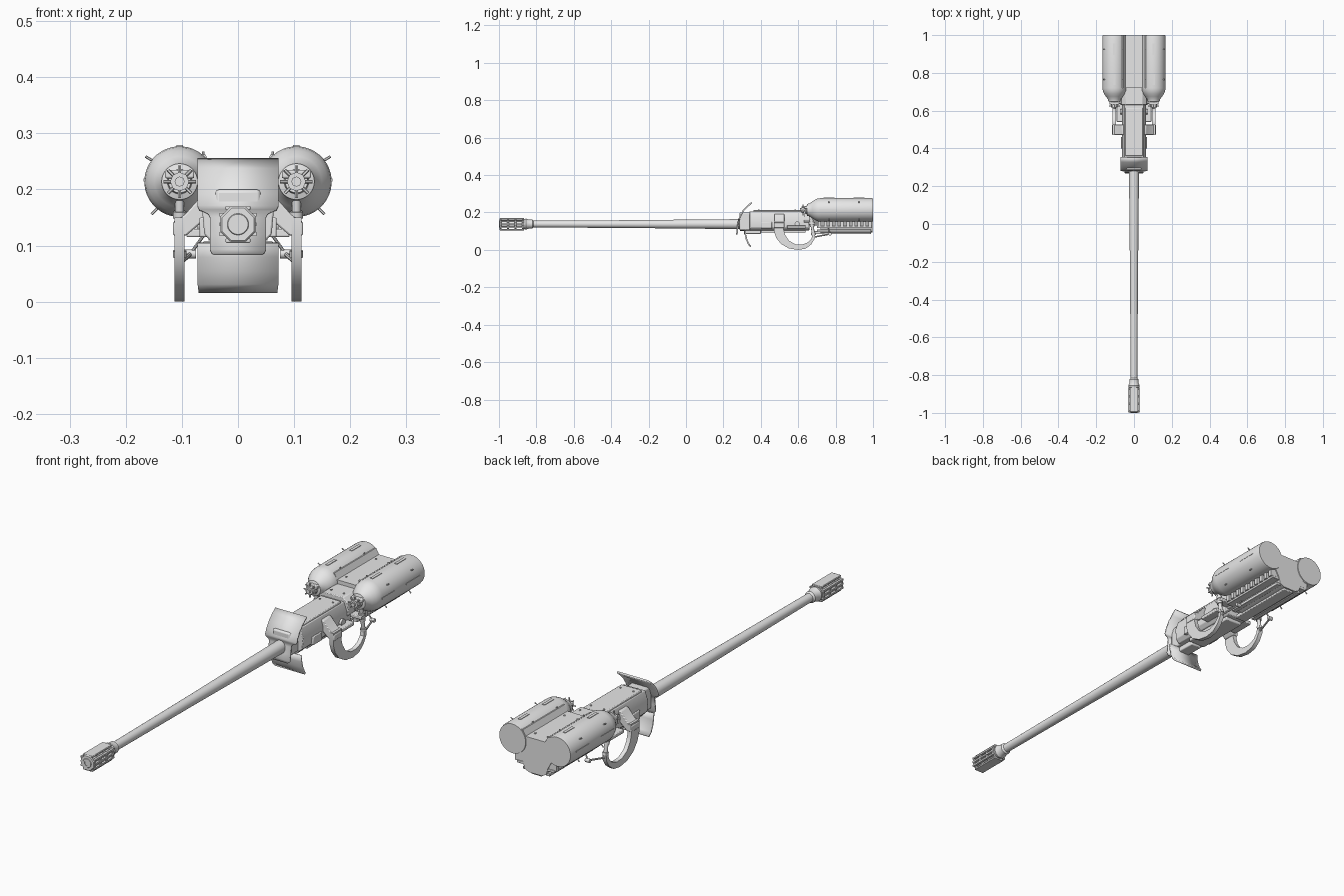
import bpy, bmesh, math
from mathutils import Vector

if "Cube" in bpy.data.objects:
    bpy.data.objects.remove(bpy.data.objects["Cube"])

grey = bpy.data.materials.new("plain_grey")
grey.diffuse_color = (0.8, 0.8, 0.8, 1)
grey.use_nodes = True
grey.node_tree.nodes["Principled BSDF"].inputs["Base Color"].default_value = grey.diffuse_color


def finish(name, bm, bevel=0.0):
    bmesh.ops.recalc_face_normals(bm, faces=bm.faces)
    me = bpy.data.meshes.new(name)
    bm.to_mesh(me)
    bm.free()
    me.materials.append(grey)
    ob = bpy.data.objects.new(name, me)
    bpy.context.collection.objects.link(ob)
    if bevel:
        m = ob.modifiers.new("bevel", 'BEVEL')
        m.width, m.segments = bevel, 2
    bpy.ops.object.select_all(action='DESELECT')
    ob.select_set(True)
    bpy.context.view_layer.objects.active = ob
    bpy.ops.object.shade_smooth_by_angle(angle=math.radians(32))
    return ob


def box(name, x, y, z, bevel=0.0):
    """Box from (min, max) pairs."""
    bm = bmesh.new()
    bmesh.ops.create_cube(bm, size=1)
    for v in bm.verts:
        v.co = [lo + (hi - lo) * (c + 0.5) for (lo, hi), c in zip((x, y, z), v.co)]
    return finish(name, bm, bevel)


def prism(name, pts, axis, lo, hi, bevel=0.0):
    """Extrude an outline: (x, z) points along y, or (y, z) points along x."""
    bm = bmesh.new()
    put = (lambda p, t: (p[0], t, p[1])) if axis == 'y' else (lambda p, t: (t, p[0], p[1]))
    a = [bm.verts.new(put(p, lo)) for p in pts]
    b = [bm.verts.new(put(p, hi)) for p in pts]
    bm.faces.new(a)
    bm.faces.new(b)
    for i in range(len(pts)):
        j = (i + 1) % len(pts)
        bm.faces.new((a[i], a[j], b[j], b[i]))
    return finish(name, bm, bevel)


def lathe(name, prof, x, z, n=32, sx=1.0):
    """Revolve (y, radius) points around an axis along y."""
    bm = bmesh.new()
    rings = []
    for y, r in prof:
        rings.append([bm.verts.new((x + sx * r * math.sin((k + .5) * math.tau / n), y,
                                    z + r * math.cos((k + .5) * math.tau / n))) for k in range(n)])
    for a, b in zip(rings, rings[1:]):
        for k in range(n):
            j = (k + 1) % n
            bm.faces.new((a[k], a[j], b[j], b[k]))
    bm.faces.new(rings[0])
    bm.faces.new(rings[-1])
    return finish(name, bm)


def rod(name, p, q, r, n=12):
    p, q = Vector(p), Vector(q)
    bm = bmesh.new()
    bmesh.ops.create_cone(bm, cap_ends=True, segments=n, radius1=r, radius2=r, depth=(q - p).length)
    rot = (q - p).to_track_quat('Z', 'Y')
    for v in bm.verts:
        v.co = rot @ v.co + (p + q) / 2
    return finish(name, bm)


def plate(name, rows):
    """Bent sheet from (z, half width, y) rows."""
    bm = bmesh.new()
    vs = [(bm.verts.new((-w, y, z)), bm.verts.new((w, y, z))) for z, w, y in rows]
    for a, b in zip(vs, vs[1:]):
        bm.faces.new((a[0], a[1], b[1], b[0]))
    ob = finish(name, bm)
    m = ob.modifiers.new("thickness", 'SOLIDIFY')
    m.thickness, m.offset = 0.008, 0


def both(half):
    """Mirror a right-hand outline across x = 0."""
    return half + [(-x, z) for x, z in reversed(half)]


BZ = 0.138  # barrel axis height

# Barrel and its root sleeve
lathe("barrel", [(-0.85, .018), (-0.80, .018), (-0.3, .021), (0.1, .025), (0.36, .027)], 0, BZ)
lathe("barrel_sleeve", [(0.285, .03), (0.29, .036), (0.44, .036), (0.45, .03)], 0, BZ)

# Muzzle brake: bored core, flanges and slats
lathe("muzzle_core", [(-0.97, .011), (-1.0, .011), (-1.0, .018), (-0.995, .021), (-0.84, .021)], 0, BZ, 24)
lathe("muzzle_collar", [(-0.87, .026), (-0.855, .03), (-0.84, .024), (-0.822, .024), (-0.815, .018)], 0, BZ, 24)
for y in (-0.992, -0.952, -0.912, -0.872):
    lathe("muzzle_flange", [(y - .006, .031), (y - .003, .034), (y + .003, .034), (y + .006, .031)], 0, BZ, 8)
for s in (-1, 1):
    box("muzzle_cap", (-.022, .022), (-.995, -.865), (BZ + s * .029 - .004, BZ + s * .029 + .004), .002)
    for dz in (-0.017, 0, 0.017):
        xs = sorted((s * .024, s * .033))
        box("muzzle_slat", xs, (-.995, -.865), (BZ + dz - .0035, BZ + dz + .0035))

# Curved blast shields
plate("upper_shield", [(.253, .072, .352), (.235, .072, .33), (.215, .072, .31), (.19, .072, .294),
                       (.17, .072, .286), (.163, .069, .284), (.16, .06, .283), (.156, .053, .282),
                       (.15, .05, .28), (.12, .05, .276), (.092, .05, .273), (.086, .047, .272), (.083, .042, .272)])
plate("lower_shield", [(.105, .072, .316), (.08, .072, .318), (.055, .072, .324), (.033, .072, .334), (.018, .07, .346)])
box("shield_mount", (-.04, .04), (.285, .36), (.105, .20), .006)
box("lower_shield_mount", (-.025, .025), (.31, .40), (.085, .115), .004)

# Receiver with raised lid
prism("receiver", both([(.045, .105), (.06, .12), (.064, .165), (.05, .205)]), 'y', .34, .66, .003)
box("receiver_lid", (-.047, .047), (.36, .615), (.2, .213), .003)
box("receiver_floor", (-.04, .04), (.40, .64), (.092, .115), .004)
prism("rear_bridge", both([(.05, .13), (.072, .16), (.066, .205), (.045, .222)]), 'y', .63, .74, .003)
for y in (.39, .585, .66, .76, .955):
    for s in (-1, 1):
        z = .213 if y < .62 else (.222 if y < .7 else .238)
        rod("lid_bolt", (s * .03, y, z - .004), (s * .03, y, z + .003), .004, 8)

# Rear body between the tanks, with a sunken top
prism("rear_body", [(-.03, .092), (.03, .092), (.05, .102), (.058, .13), (.08, .17), (.066, .262), (.058, .262),
                    (.045, .238), (-.045, .238), (-.058, .262), (-.066, .262), (-.08, .17), (-.058, .13), (-.05, .102)],
      'y', .72, .997)
box("under_rail", (-.025, .025), (.68, .99), (.084, .10), .003)

for s in (-1, 1):
    def span(a, b):
        return tuple(sorted((s * a, s * b)))
    tx, tz = s * .104, .214
    # Tank with domed shoulder and neck
    lathe("tank", [(.635, .02), (.645, .022), (.648, .032), (.66, .034), (.675, .045), (.69, .055),
                   (.705, .061), (.72, .063), (.99, .063), (1.0, .061)], tx, tz, 40)
    # Spoked valve wheel
    rod("valve_stem", (tx, .61, tz), (tx, .65, tz), .009, 8)
    rod("valve_hub", (tx, .618, tz), (tx, .632, tz), .017, 8)
    for k in range(8):
        a = k * math.tau / 8
        rod("valve_spoke", (tx, .625, tz), (tx + .029 * math.cos(a), .625, tz + .029 * math.sin(a)), .003, 6)
    box("valve_bracket", span(.078, .13), (.632, .66), (tz + .006, tz + .021), .003)
    # Tank lugs, side strips and top rails
    for y in (.765, .925):
        box("tank_handle", span(.098, .110), (y - .03, y + .03), (.274, .279))
        rod("tank_lug", (s * .15, y, .25), (s * .165, y, .259), .0025, 6)
        rod("lower_lug", (s * .14, y, .17), (s * .154, y, .156), .0025, 6)
        rod("rail_clip", (s * .062, y, .258), (s * .062, y, .268), .003, 6)
        box("side_strip", span(.16, .168), (y - .05, y + .04), (.214, .22))
    # Cooling teeth under the tank
    box("tooth_rail", span(.05, .088), (.70, .995), (.117, .128), .002)
    for k in range(10):
        y = .715 + k * .03
        box("cooling_tooth", span(.055, .096), (y - .008, y + .008), (.125, .16))
    box("lower_rail", span(.042, .062), (.70, .99), (.095, .108), .002)
    # Curved grip and its arm
    prism("grip_guard", [(.47, .15), (.47, .10), (.482, .065), (.508, .032), (.55, .008), (.60, 0), (.64, .007),
                         (.67, .03), (.688, .06), (.69, .09), (.675, .09), (.672, .062), (.652, .04), (.62, .028),
                         (.585, .03), (.55, .05), (.53, .08), (.522, .11), (.527, .15)], 'x', *span(.095, .113))
    prism("grip_arm", [(s * x, z) for x, z in ((.04, .195), (.064, .19), (.095, .155), (.116, .142),
                                               (.116, .118), (.092, .118), (.055, .15))], 'y', .472, .526, .003)
    # Rear grip post and lever
    rod("grip_post", (s * .104, .682, .08), (s * .104, .665, .19), .008)
    for z, y in ((.085, .681), (.13, .674), (.155, .67)):
        rod("post_ring", (s * .104, y + .001, z - .006), (s * .104, y - .001, z + .006), .012)
    box("post_bracket", span(.05, .112), (.655, .69), (.135, .15), .003)
    rod("lever", (s * .104, .68, .068), (s * .085, .77, .085), .004, 8)
    rod("lever_tip", (s * .075, .77, .085), (s * .095, .77, .085), .008)
    rod("lever_link", (s * .085, .77, .085), (s * .06, .76, .12), .003, 8)
    # Pivot on the receiver side and fore lug
    rod("pivot_disc", (s * .04, .595, .138), (s * .072, .595, .138), .014, 20)
    box("side_block", span(.05, .069), (.40, .46), (.115, .15), .003)
    box("trunnion", span(.055, .092), (.54, .64), (.115, .13), .003)
